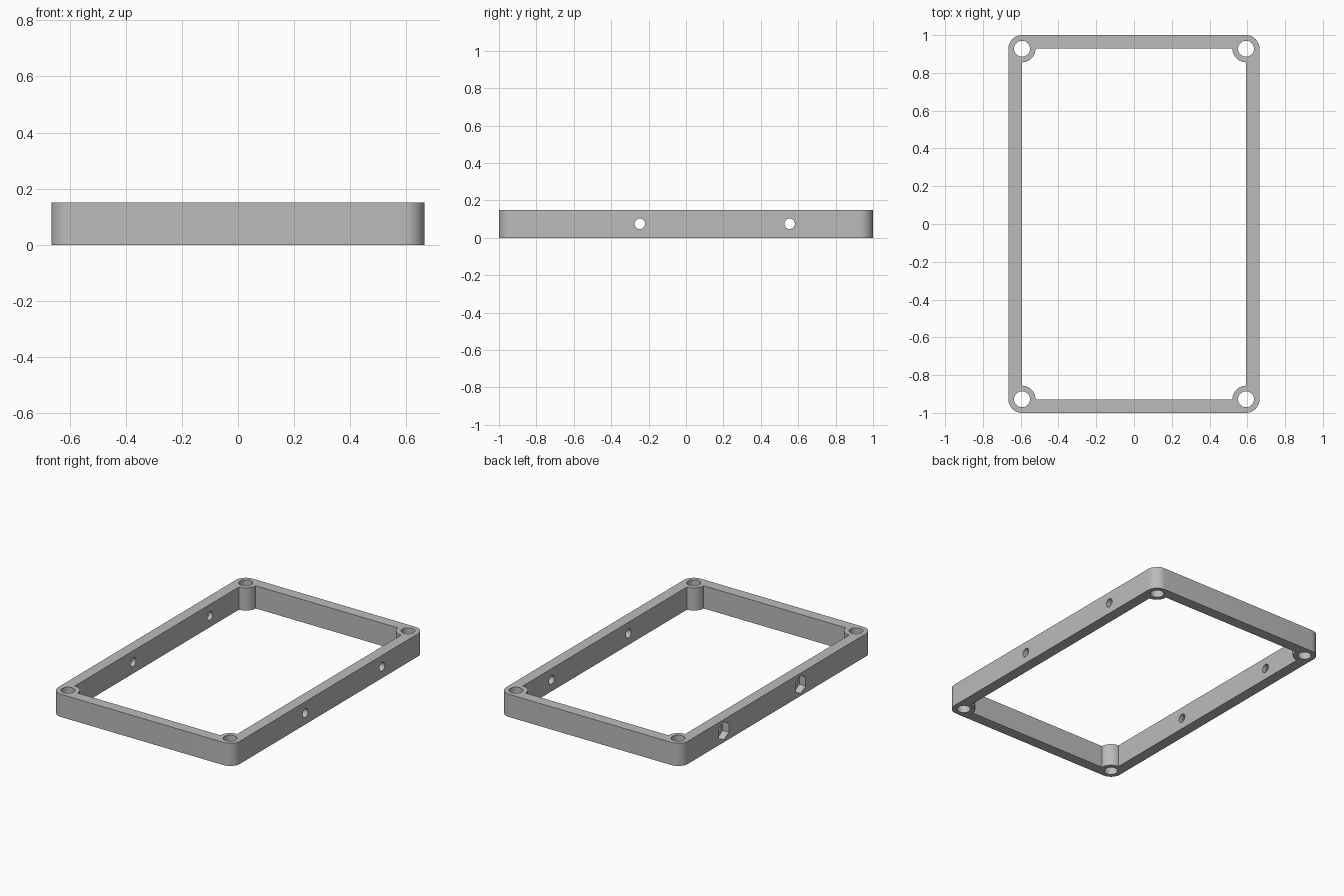
import bpy, bmesh
from math import sin, cos, pi, radians
from mathutils import Matrix

cube = bpy.data.objects.get("Cube")
if cube:
    bpy.data.objects.remove(cube, do_unlink=True)

HEIGHT = 0.15
CX, CY = 0.593, 0.928      # corner hole centres, also the inner wall planes
R = 0.072                  # corner radius, boss radius and wall thickness
HOLE_R = 0.042
SIDE_HOLES = (-0.247, 0.554)

grey = bpy.data.materials.new("grey plastic")
grey.use_nodes = True
colour = (0.5, 0.5, 0.5, 1)
grey.diffuse_color = colour
grey.node_tree.nodes["Principled BSDF"].inputs["Base Color"].default_value = colour


def arc(cx, cy, r, start, end, steps):
    angles = [radians(start + (end - start) * i / steps) for i in range(steps + 1)]
    return [(cx + r * cos(a), cy + r * sin(a)) for a in angles]


def circle(cx, cy, r, sides, start=0):
    return arc(cx, cy, r, start, start + 360, sides)[:-1]


def prism(name, loops, depth, matrix=Matrix()):
    """Fill closed outlines (inner ones become holes) and extrude them."""
    bm = bmesh.new()
    edges = []
    for loop in loops:
        verts = [bm.verts.new((x, y, 0)) for x, y in loop]
        edges += [bm.edges.new((v, verts[i - 1])) for i, v in enumerate(verts)]
    bmesh.ops.triangle_fill(bm, use_beauty=True, edges=edges, normal=(0, 0, 1))
    new = bmesh.ops.extrude_face_region(bm, geom=bm.faces[:], use_keep_orig=True)["geom"]
    bmesh.ops.translate(bm, vec=(0, 0, depth),
                        verts=[g for g in new if isinstance(g, bmesh.types.BMVert)])
    bmesh.ops.recalc_face_normals(bm, faces=bm.faces[:])
    bm.transform(matrix)
    mesh = bpy.data.meshes.new(name)
    bm.to_mesh(mesh)
    bm.free()
    mesh.materials.append(grey)
    obj = bpy.data.objects.new(name, mesh)
    bpy.context.collection.objects.link(obj)
    return obj


# Frame outline: rounded outside, corner bosses bulging into the opening
outer, inner, holes = [], [], []
for i, (sx, sy) in enumerate(((1, 1), (-1, 1), (-1, -1), (1, -1))):
    x, y, turn = sx * CX, sy * CY, 90 * i
    outer += arc(x, y, R, turn, turn + 90, 12)
    inner += arc(x, y, R, turn + 270, turn + 180, 12)
    holes.append(circle(x, y, HOLE_R, 40))
frame = prism("frame", [outer, inner] + holes, HEIGHT)

# Cross holes through both long walls, with hexagonal nut pockets on one side
cutters = []
for y in SIDE_HOLES:
    for name, r, sides, x0, depth in (("screw_hole_cutter", 0.028, 32, -1, 2),
                                      ("nut_pocket_cutter", 0.059, 6, -0.75, 0.13)):
        to_side = Matrix(((0, 0, 1, x0), (1, 0, 0, y),
                          (0, 1, 0, HEIGHT / 2), (0, 0, 0, 1)))
        cutters.append(prism(name, [circle(0, 0, r, sides, 90)], depth, to_side))

bpy.ops.object.select_all(action="DESELECT")
frame.select_set(True)
bpy.context.view_layer.objects.active = frame
for cutter in cutters:
    mod = frame.modifiers.new("cut", "BOOLEAN")
    mod.operation = "DIFFERENCE"
    mod.solver = "EXACT"
    mod.object = cutter
    bpy.ops.object.modifier_apply(modifier=mod.name)
    bpy.data.objects.remove(cutter, do_unlink=True)

bpy.ops.object.shade_smooth_by_angle(angle=radians(30))
